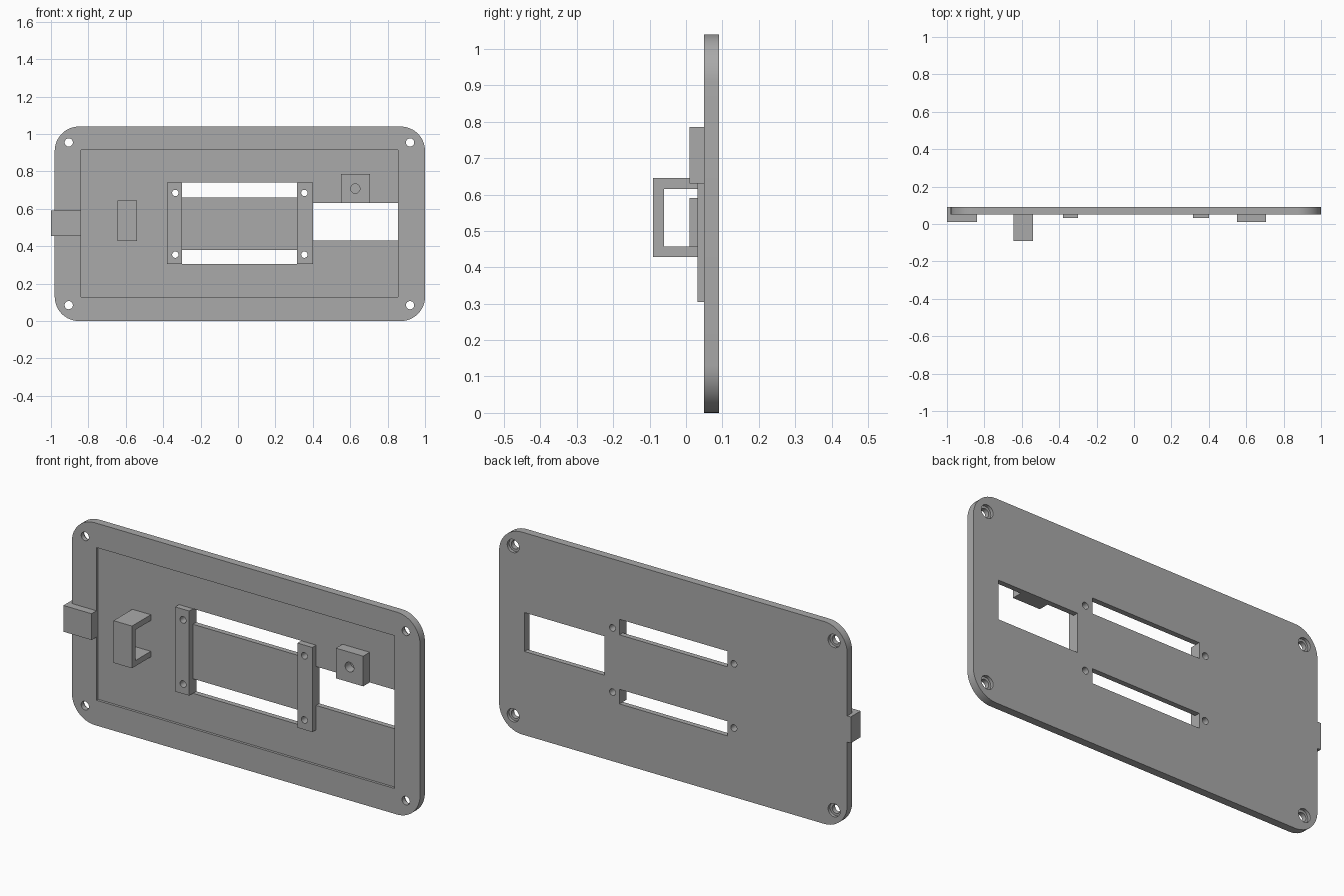
import bpy, bmesh
from mathutils import Matrix, Vector

if "Cube" in bpy.data.objects:
    bpy.data.objects.remove(bpy.data.objects["Cube"], do_unlink=True)

grey = bpy.data.materials.new("grey_plastic")
grey.use_nodes = True
COLOUR = (0.4, 0.4, 0.4, 1)
grey.diffuse_color = COLOUR
grey.node_tree.nodes["Principled BSDF"].inputs["Base Color"].default_value = COLOUR

BACK, FACE, FLOOR = 0.09, 0.05, 0.063


def finish(name, bm):
    mesh = bpy.data.meshes.new(name)
    bm.to_mesh(mesh)
    bm.free()
    mesh.materials.append(grey)
    obj = bpy.data.objects.new(name, mesh)
    bpy.context.collection.objects.link(obj)
    return obj


def box(name, x, y, z, corner=0):
    """Box from ranges, with optional rounding of the edges along y."""
    bm = bmesh.new()
    size = Vector((x[1] - x[0], y[1] - y[0], z[1] - z[0]))
    mid = Vector((sum(x), sum(y), sum(z))) / 2
    bmesh.ops.create_cube(bm, size=1, matrix=Matrix.Translation(mid) @ Matrix.Diagonal(size.to_4d()))
    if corner:
        edges = [e for e in bm.edges if abs(e.verts[0].co.y - e.verts[1].co.y) > 0.001]
        bmesh.ops.bevel(bm, geom=edges, offset=corner, segments=12, profile=0.5, affect='EDGES')
    return finish(name, bm)


def rod(x, z, radius, y):
    """Round cutter along y."""
    bm = bmesh.new()
    place = Matrix.Translation((x, sum(y) / 2, z)) @ Matrix.Rotation(1.5707963, 4, 'X')
    bmesh.ops.create_cone(bm, cap_ends=True, segments=32, radius1=radius, radius2=radius,
                          depth=y[1] - y[0], matrix=place)
    return finish("hole_cutter", bm)


def cut(obj, cutters):
    """Subtract the cutters, keep the result and remove the cutters."""
    for c in cutters:
        c.hide_render = True
        mod = obj.modifiers.new("cut", 'BOOLEAN')
        mod.operation, mod.solver, mod.object = 'DIFFERENCE', 'EXACT', c
    bpy.context.view_layer.update()
    result = bpy.data.meshes.new_from_object(obj.evaluated_get(bpy.context.evaluated_depsgraph_get()))
    obj.modifiers.clear()
    obj.data = result
    for c in cutters:
        bpy.data.objects.remove(c, do_unlink=True)


def smooth(obj):
    bpy.ops.object.select_all(action='DESELECT')
    obj.select_set(True)
    bpy.context.view_layer.objects.active = obj
    bpy.ops.object.shade_smooth_by_angle(angle=0.52)


THROUGH = (-0.2, 0.2)
screw_x, screw_z = (-0.335, 0.355), (0.355, 0.685)

# Plate with shallow front pocket, window and two slots
plate = box("plate", (-0.98, 1.0), (FACE, BACK), (0, 1.04), corner=0.13)
cutters = [box("pocket_cutter", (-0.84, 0.855), (0, FLOOR), (0.13, 0.915)),
           box("window_cutter", (0.40, 0.855), THROUGH, (0.43, 0.63))]
for z in ((0.305, 0.38), (0.66, 0.74)):
    cutters.append(box("slot_cutter", (-0.30, 0.315), THROUGH, z))
# Corner holes, counterbored from the back, and small screw holes
for x in (-0.905, 0.92):
    for z in (0.085, 0.955):
        cutters.append(rod(x, z, 0.022, THROUGH))
        cutters.append(rod(x, z, 0.034, (0.074, 0.2)))
cutters += [rod(x, z, 0.017, THROUGH) for x in screw_x for z in screw_z]
cut(plate, cutters)
smooth(plate)

# Two mounting bars beside the slots
for name, x, hole in (("right_bar", (-0.38, -0.30), screw_x[0]), ("left_bar", (0.315, 0.40), screw_x[1])):
    bar = box(name, x, (0.032, FLOOR), (0.305, 0.74))
    cut(bar, [rod(hole, z, 0.017, THROUGH) for z in screw_z])
    smooth(bar)

# Block with a blind hole
block = box("hole_block", (0.55, 0.705), (0.01, FLOOR), (0.63, 0.785))
cut(block, [rod(0.627, 0.708, 0.025, (-0.1, 0.055))])
smooth(block)

# Open bracket standing off the pocket floor
bracket = box("bracket", (-0.645, -0.54), (-0.09, FLOOR), (0.428, 0.645))
cut(bracket, [box("bracket_cutter", (-0.8, -0.4), (-0.06, 0.2), (0.457, 0.615))])

# Side tab across the plate edge
box("side_tab", (-1.0, -0.84), (0.01, BACK), (0.455, 0.59))
